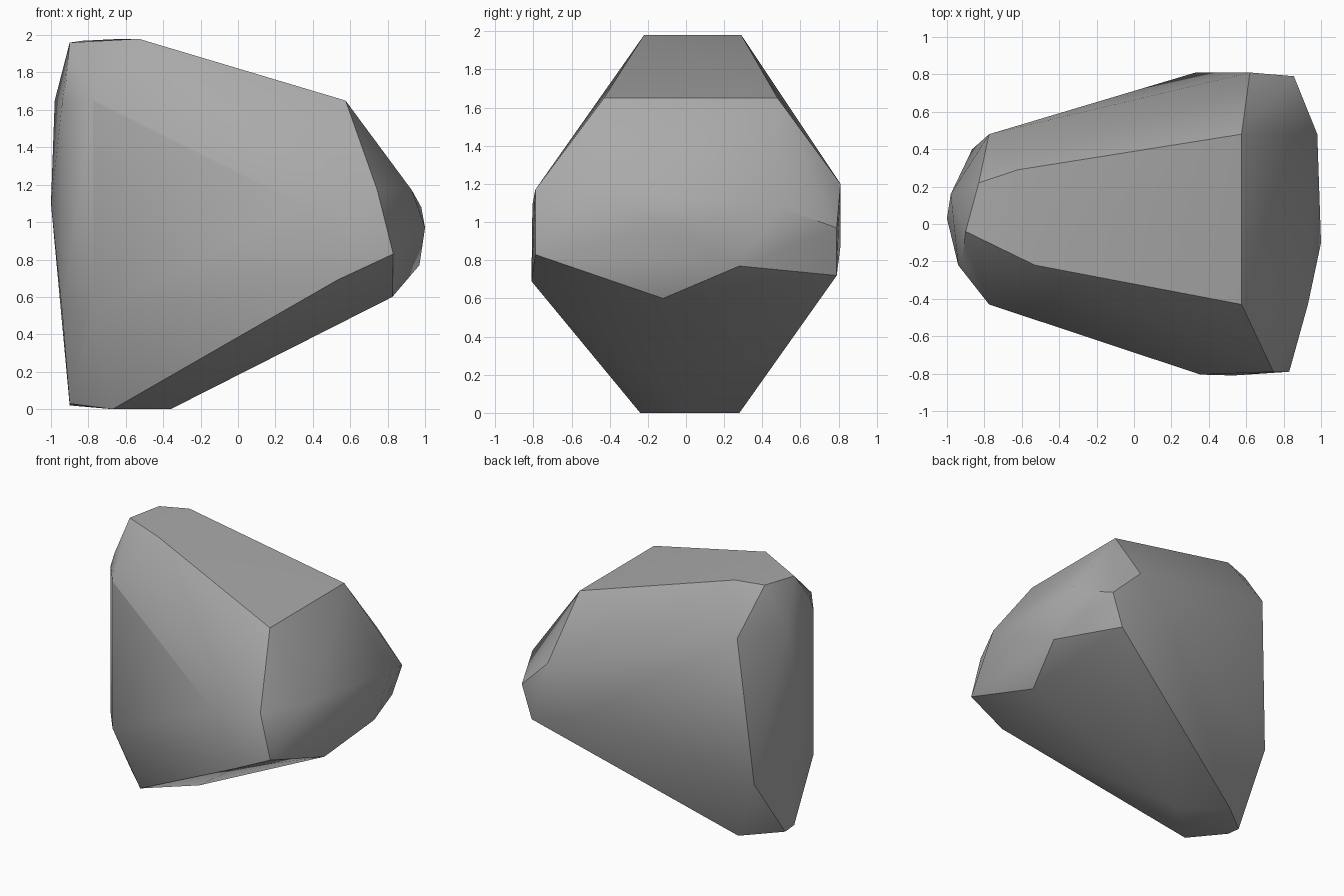
import bpy
import bmesh
from math import radians

# Remove the default cube
default_cube = bpy.data.objects.get("Cube")
if default_cube:
    bpy.data.objects.remove(default_cube, do_unlink=True)


def make_material(name, color):
    """One flat colour, shown in the viewport and in renders."""
    material = bpy.data.materials.new(name)
    material.use_nodes = True
    material.diffuse_color = color
    shader = material.node_tree.nodes["Principled BSDF"]
    shader.inputs["Base Color"].default_value = color
    shader.inputs["Roughness"].default_value = 0.9
    return material


def make_hull(name, facets, material):
    """Chisel a solid as the convex hull of the corners of its facets."""
    bm = bmesh.new()
    for corners in facets.values():
        for corner in corners:
            bm.verts.new(corner)
    hull = bmesh.ops.convex_hull(bm, input=bm.verts, use_existing_faces=False)
    unused = {v for v in hull["geom_interior"] + hull["geom_unused"]
              if isinstance(v, bmesh.types.BMVert)}
    bmesh.ops.delete(bm, geom=list(unused), context="VERTS")
    # Join nearly coplanar triangles into clean facets
    bmesh.ops.dissolve_limit(bm, angle_limit=radians(2),
                             verts=bm.verts, edges=bm.edges)
    bmesh.ops.recalc_face_normals(bm, faces=bm.faces)
    mesh = bpy.data.meshes.new(name)
    bm.to_mesh(mesh)
    bm.free()
    mesh.materials.append(material)
    obj = bpy.data.objects.new(name, mesh)
    bpy.context.collection.objects.link(obj)
    return obj


# Corners of the boulder, grouped by the side they bound
facets = {
    "sloping_top": [
        (-.53, -.22, 1.98), (-.62, .29, 1.98), (-.83, .22, 1.97),
        (-.9, -.04, 1.96), (.575, -.43, 1.65), (.575, .48, 1.65),
    ],
    "front_flank": [
        (-.775, -.43, 1.65), (-.775, -.43, .51), (.355, -.805, 1.09),
        (.53, -.81, .69), (.745, -.79, 1.17), (.83, -.79, .83),
    ],
    "back_flank": [
        (-.775, .48, 1.64), (-.865, .4, .5), (.33, .81, .875),
        (.62, .81, 1.2), (.855, .79, .97), (.77, .79, .72),
    ],
    "blunt_nose": [
        (.93, -.43, 1.17), (1, -.1, .97), (.98, .48, 1.08),
        (.97, .28, .77), (.825, -.12, .6),
    ],
    "flat_end": [
        (-.98, .16, 1.65), (-1, .03, 1.1), (-.94, -.22, 1.64),
        (-.94, -.22, .52), (-.92, -.2, 1.74),
    ],
    "base": [
        (-.67, -.24, 0), (-.36, .04, 0), (-.645, .28, 0),
        (-.9, .07, .02), (-.9, -.04, .03),
    ],
}

stone_grey = make_material("stone grey", (.4, .4, .4, 1))
boulder = make_hull("boulder", facets, stone_grey)

# Soft shading across shallow angles, crisp along the ridges
bpy.context.view_layer.objects.active = boulder
boulder.select_set(True)
bpy.ops.object.shade_smooth_by_angle(angle=radians(30))
